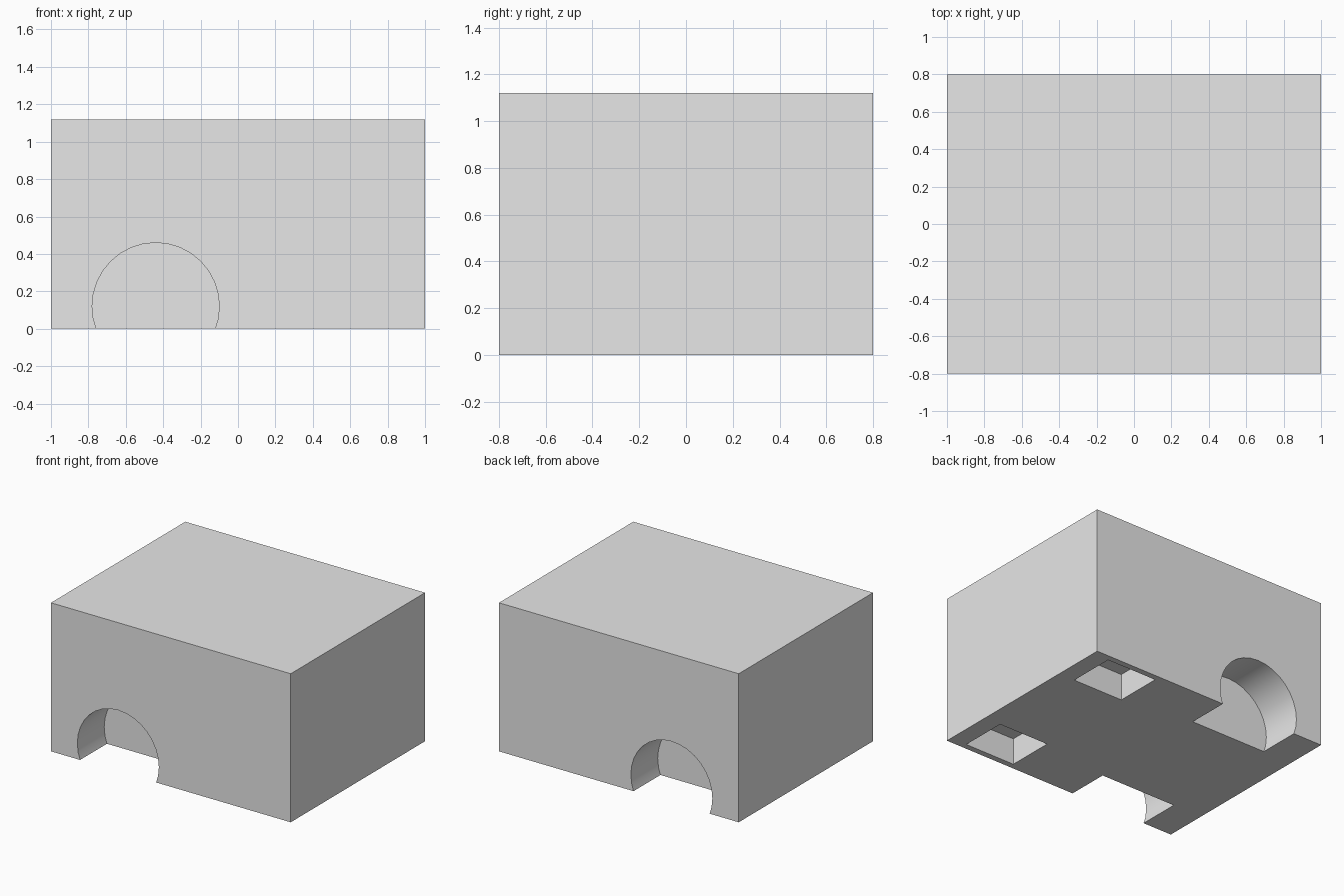
import bpy
import math

cube = bpy.data.objects.get("Cube")
if cube:
    bpy.data.objects.remove(cube, do_unlink=True)

GREY = (0.8, 0.8, 0.8, 1.0)
grey = bpy.data.materials.new("light grey")
grey.use_nodes = True
grey.diffuse_color = GREY
grey.node_tree.nodes["Principled BSDF"].inputs["Base Color"].default_value = GREY

LENGTH, WIDTH, HEIGHT = 2.0, 1.6, 1.12
ARCH_X, ARCH_Z, ARCH_RADIUS, ARCH_DEPTH = -0.44, 0.12, 0.34, 0.32
POCKET_X, POCKET_Y = 0.655, 0.575
POCKET_LENGTH, POCKET_WIDTH, POCKET_DEPTH = 0.42, 0.36, 0.2


def add_box(name, centre, size):
    bpy.ops.mesh.primitive_cube_add(size=1, location=centre)
    box = bpy.context.object
    box.name = name
    box.scale = size
    bpy.ops.object.transform_apply(location=False, rotation=False, scale=True)
    box.data.materials.append(grey)
    return box


def add_arch(name, centre):
    bpy.ops.mesh.primitive_cylinder_add(
        vertices=32, radius=ARCH_RADIUS, depth=2 * ARCH_DEPTH,
        location=centre, rotation=(math.pi / 2, 0, 0))
    arch = bpy.context.object
    arch.name = name
    arch.data.materials.append(grey)
    return arch


# Solid body
body = add_box("body", (0, 0, HEIGHT / 2), (LENGTH, WIDTH, HEIGHT))

# Round wheel arches in the sides and square pockets underneath
cutters = []
for side, label in ((-1, "front"), (1, "back")):
    cutters.append(add_arch(label + "_arch_cutter",
                            (ARCH_X, side * WIDTH / 2, ARCH_Z)))
    cutters.append(add_box(label + "_pocket_cutter",
                           (POCKET_X, side * POCKET_Y, 0),
                           (POCKET_LENGTH, POCKET_WIDTH, 2 * POCKET_DEPTH)))

# Cut each recess out of the body
bpy.ops.object.select_all(action="DESELECT")
body.select_set(True)
bpy.context.view_layer.objects.active = body
for cutter in cutters:
    cut = body.modifiers.new(cutter.name, "BOOLEAN")
    cut.operation = "DIFFERENCE"
    cut.solver = "EXACT"
    cut.object = cutter
    bpy.ops.object.modifier_apply(modifier=cut.name)
    cutter.hide_render = True
    bpy.data.objects.remove(cutter, do_unlink=True)

# Smooth arch walls with sharp edges
bpy.ops.object.shade_smooth_by_angle(angle=math.radians(30))
